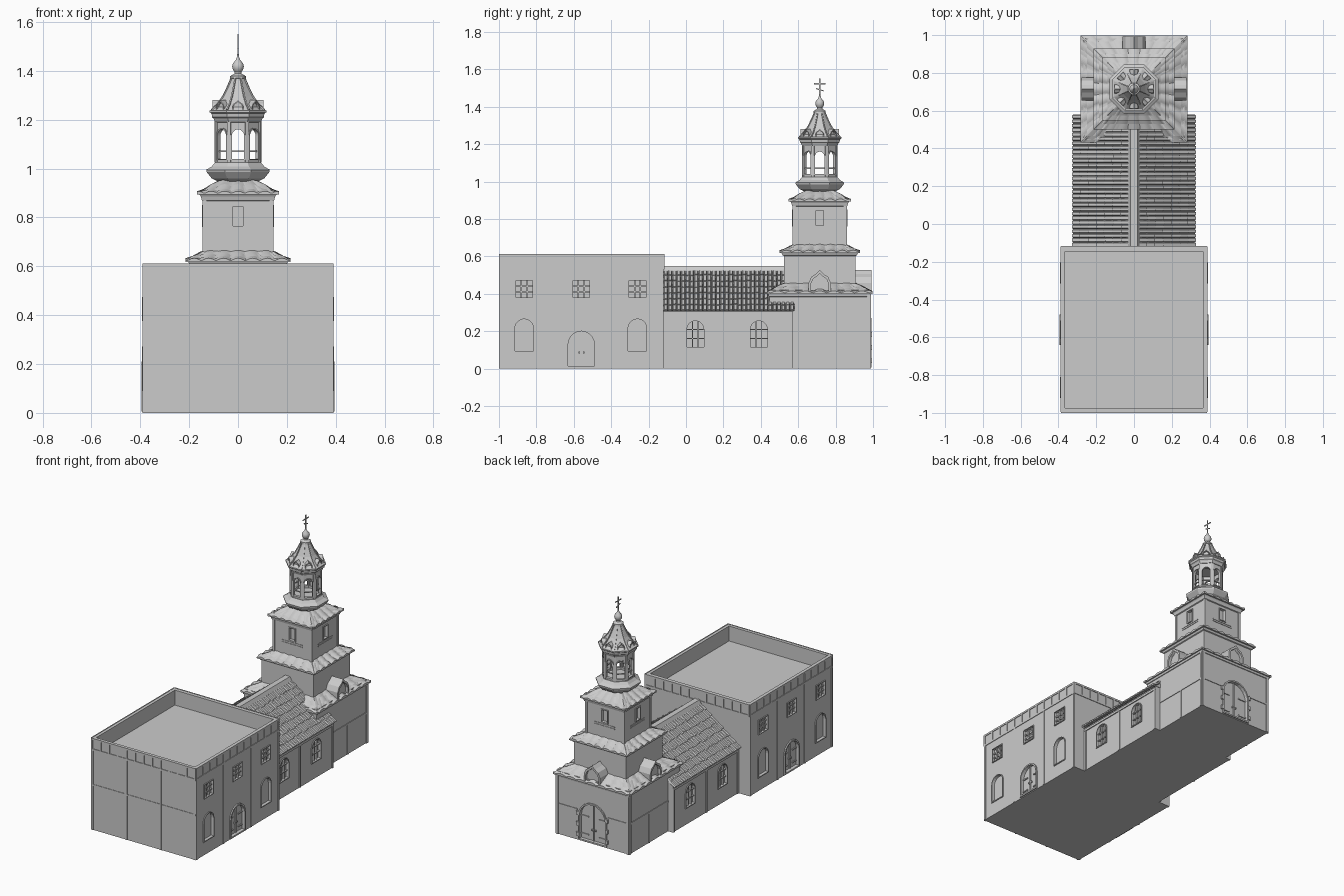
import bpy, bmesh, math, random
from mathutils import Matrix, Vector

if "Cube" in bpy.data.objects:
    bpy.data.objects.remove(bpy.data.objects["Cube"])
random.seed(4)
TY = 0.715  # tower axis


def at(deg, x=0, y=0):
    """Local frame: +x points outward from a wall, y runs along it."""
    return Matrix.Translation((x, y, 0)) @ Matrix.Rotation(math.radians(deg), 4, 'Z')


def prism(pts, x0, x1, M=Matrix()):
    n = len(pts)
    vs = [M @ Vector((x, u, z)) for x in (x0, x1) for u, z in pts]
    fs = [(i, (i + 1) % n, n + (i + 1) % n, n + i) for i in range(n)]
    return vs, fs + [tuple(range(n)), tuple(range(n, 2 * n))]


def ring(outer, inner, x0, x1, M=Matrix()):
    n = len(outer)
    vs = [M @ Vector((x, u, z)) for loop, x in ((outer, x0), (outer, x1), (inner, x1), (inner, x0)) for u, z in loop]
    return vs, [(a * n + i, a * n + (i + 1) % n, (a + 1) % 4 * n + (i + 1) % n, (a + 1) % 4 * n + i)
                for a in range(4) for i in range(n)]


def box(x0, x1, y0, y1, z0, z1, M=Matrix()):
    return prism([(y0, z0), (y1, z0), (y1, z1), (y0, z1)], x0, x1, M)


def lathe(profile, n=8, closed=False):
    """Profile of (apothem, z) swept round the tower axis with n flat sides."""
    k, m = 1 / math.cos(math.pi / n), len(profile)
    vs = [Vector((r * k * math.cos(2 * math.pi * (i + .5) / n), TY + r * k * math.sin(2 * math.pi * (i + .5) / n), z))
          for r, z in profile for i in range(n)]
    fs = [(j * n + i, j * n + (i + 1) % n, (j + 1) % m * n + (i + 1) % n, (j + 1) % m * n + i)
          for j in range(m if closed else m - 1) for i in range(n)]
    return vs, fs if closed else fs + [tuple(range(n)), tuple(range((m - 1) * n, m * n))]


def make(name, parts):
    bm = bmesh.new()
    for vs, fs in parts:
        bv = [bm.verts.new(v) for v in vs]
        for f in fs:
            bm.faces.new([bv[i] for i in f])
    bmesh.ops.recalc_face_normals(bm, faces=bm.faces[:])
    me = bpy.data.meshes.new(name)
    bm.to_mesh(me)
    bm.free()
    ob = bpy.data.objects.new(name, me)
    bpy.context.collection.objects.link(ob)
    return ob


def cut(ob, parts):
    cutter = make("cutter", parts)
    cutter.hide_render = True
    mod = ob.modifiers.new("openings", 'BOOLEAN')
    mod.operation, mod.solver, mod.object = 'DIFFERENCE', 'EXACT', cutter
    bpy.context.view_layer.objects.active = ob
    bpy.ops.object.modifier_apply(modifier=mod.name)
    bpy.data.objects.remove(cutter)


def arch(w, z0, z1, arched=True):
    r = w / 2
    if not arched:
        return [(-r, z0), (r, z0), (r, z1), (-r, z1)]
    return [(-r, z0), (r, z0)] + [(r * math.cos(math.pi * i / 10), z1 - r + r * math.sin(math.pi * i / 10)) for i in range(11)]


def window(cuts, trim, M, w, z0, z1, arched, nu, nz, depth=.015, t=.006, b=.005):
    """Recess, raised surround and a grid of glazing bars."""
    cuts.append(prism(arch(w, z0, z1, arched), -depth, .03, M))
    trim.append(ring(arch(w + 2 * t, z0 - t, z1 + t, arched), arch(w, z0, z1, arched), -.004, .006, M))
    r = w / 2
    for i in range(1, nu):
        u = -r + w * i / nu
        top = z1 - r + math.sqrt(r * r - u * u) if arched else z1
        trim.append(box(-depth - .002, -.003, u - b / 2, u + b / 2, z0, top, M))
    for i in range(1, nz):
        z = z0 + (z1 - z0) * i / nz
        trim.append(box(-depth - .002, -.003, -r, r, z - b / 2, z + b / 2, M))


def door(cuts, trim, M, w, z1):
    """Arched double door with surround, planks, hinges and handles."""
    cuts.append(prism(arch(w, .015, z1), -.015, .03, M))
    trim.append(ring(arch(w + .02, .005, z1 + .01), arch(w, .015, z1), -.004, .008, M))
    trim.append(box(-.02, -.008, -.003, .003, .015, z1, M))
    for s in (-1, 1):
        trim.append(box(-.02, -.006, s * .012 - .004, s * .012 + .004, .08, .09, M))
        for z in (.045, z1 - w / 2):
            u0, u1 = sorted((s * w * .5, s * w * .2))
            trim.append(box(-.02, -.009, u0, u1, z - .004, z + .004, M))


# Main hall with sunken roof, relief bands and panels
cuts, trim = [box(-.365, .365, -.975, -.145, .51, .7)], []
hall = make("main_hall", [box(-.386, .386, -1 + .004, -.12, 0, .61)])
for s in (0, 180):
    x = .386 if s == 0 else -.386
    for y in (-.865, -.56, -.26):
        window(cuts, trim, at(s, x, y), .09, .38, .47, False, 3, 3, .012, .004, .008)
    for y in (-.865, -.26):
        window(cuts, trim, at(s, x, y), .10, .095, .265, True, 1, 1)
    door(cuts, trim, at(s, x, -.56), .14, .20)
cut(hall, cuts)
for a, x, y, h, n in ((0, .386, -.558, .438, 2), (180, -.386, -.558, .438, 2), (-90, 0, -.996, .386, 3), (90, 0, -.12, .386, 3)):
    M = at(a, x, y)
    for z in (.53, .60):
        trim.append(box(-.002, .004, -h, h, z, z + .012, M))
    for i in range(13):
        u = -h + .006 + (2 * h - .012) * i / 12
        trim.append(box(-.002, .004, u - .006, u + .006, .54, .60, M))
    for i in range(4 if a != 90 else 0):
        u = -h + .008 + (2 * h - .016) * i / 3
        trim.append(box(-.002, .004, u - .007, u + .007, 0, .53, M))
    if a == -90:
        trim.append(box(-.002, .003, -h, h, .295, .305, M))
make("hall_trim", trim)

# Nave walls and windows
cuts, trim = [], []
nave = make("nave_walls", [box(-.303, .303, -.13, .572, 0, .315)])
for s in (0, 180):
    x = .303 if s == 0 else -.303
    for y in (.05, .39):
        window(cuts, trim, at(s, x, y), .09, .115, .255, True, 3, 3)
    for y in (-.11, .22, .562):
        trim.append(box(-.002, .005, -.007, .007, 0, .28, at(s, x, y)))
    trim.append(box(-.002, .006, -.345, .345, .28, .295, at(s, x, .225)))
cut(nave, cuts)
make("nave_trim", trim)

# Nave roof: slab, overlapping curved tiles and ridge cap
slab = [(-.31, .305), (.31, .305), (.02, .525), (-.02, .525)]
make("nave_roof", [prism([(-u, z) for u, z in slab], .12, -.575, at(-90))])
tiles, pitch, rows = [], .0233, 7
top, low = Vector((.015, 0, .527)), Vector((.32, 0, .305))
down = (low - top) / rows
nrm = Vector((-down.z, 0, down.x)).normalized()
for side in (1, -1):
    for i in range(30):
        y = -.12 + pitch * (i + .5)
        for k in range(rows):
            p0, p1 = top + down * k, top + down * (k + 1.12 + random.uniform(-.12, 0.06) * (k < rows - 1) - .12 * (k == rows - 1))
            vs = []
            for p, lift in ((p0, -.001), (p1, .006)):
                for dy, h in ((-.5, -.004), (-.3, .006), (.3, .006), (.5, -.004)):
                    v = p + nrm * (h + lift + random.uniform(0, .002))
                    vs.append(Vector((side * v.x, y + dy * pitch, v.z)))
            tiles.append((vs, [(0, 1, 5, 4), (1, 2, 6, 5), (2, 3, 7, 6), (3, 0, 4, 7), (0, 1, 2, 3), (4, 5, 6, 7)]))
make("nave_tiles", tiles)
make("ridge_cap", [prism([(-.032, .522), (-.018, .548), (.018, .548), (.032, .522)], .12, -.55, at(-90))])

# Square tower tiers with windows and mouldings
cuts, trim = [], []
base = make("tower_base", [box(-.268, .268, TY - .268, TY + .268, 0, .42)])
door(cuts, trim, at(90, 0, TY + .268), .19, .26)
cut(base, cuts)
for a in (0, 180):
    M = at(a, 0, TY)
    s = 1 if a == 0 else -1
    u0, u1 = sorted((s * -.14, s * .268))
    trim += [box(.266, .272, u0, u1, .195, .207, M), box(.266, .274, s * .26 - .008, s * .26 + .008, 0, .40, M)]
    trim.append(box(.266, .272, s * .06 - .006, s * .06 + .006, 0, .2, M))
M = at(90, 0, TY)
for s in (-1, 1):
    u0, u1 = sorted((s * .268, s * .115))
    trim += [box(.266, .272, u0, u1, .195, .207, M), box(.266, .274, s * .26 - .008, s * .26 + .008, 0, .40, M)]
    for z in (.03, .1, .17):
        trim.append(box(.266, .28, s * .108 - .009, s * .108 + .009, z, z + .025, M))
make("tower_tier_2", [box(-.192, .192, TY - .192, TY + .192, .40, .63)])
cuts = []
tier3 = make("tower_tier_3", [box(-.142, .142, TY - .142, TY + .142, .62, .90)])
for a in range(0, 360, 90):
    M = at(a, 0, TY) @ Matrix.Translation((.142, 0, 0))
    window(cuts, trim, M, .042, .765, .845, False, 1, 1, .015, .005)
    for z in (.735, .748):
        trim.append(box(-.002, .003, -.075, .075, z, z + .005, M))
    for s in (-1, 1):
        trim.append(box(-.002, .004, s * .136 - .008, s * .136 + .008, .65, .87, M))
cut(tier3, cuts)
trim += [lathe([(.13, .86), (.148, .87), (.152, .885), (.158, .895), (.13, .9)], 4),
         lathe([(.18, .595), (.198, .605), (.205, .62), (.18, .63)], 4),
         lathe([(.25, .375), (.272, .385), (.276, .405), (.25, .41)], 4)]
make("tower_trim", trim)


# Flared skirt roofs with rolled seams running downhill
def skirt(name, profile, pitch, amp, n=64):
    parts = []
    for a in range(0, 360, 90):
        M, vs = at(a, 0, TY), []
        for r, z, w in profile:
            for i in range(n + 1):
                u = r * (2 * i / n - 1)
                vs.append(M @ Vector((r, u, z + w * amp * abs(math.cos(math.pi * u / pitch)))))
        parts.append((vs, [(j * (n + 1) + i, j * (n + 1) + i + 1, (j + 1) * (n + 1) + i + 1, (j + 1) * (n + 1) + i)
                           for j in range(len(profile) - 1) for i in range(n)]))
    ob = make(name, parts)
    return ob


skirt("base_skirt_roof", [(.26, .398, 0), (.283, .398, 0), (.283, .404, 1), (.25, .42, 1), (.215, .437, 1), (.185, .458, .3)], .075, .011)
skirt("middle_skirt_roof", [(.18, .617, 0), (.214, .617, 0), (.214, .622, 1), (.185, .632, 1), (.16, .646, 1), (.135, .665, .3)], .06, .011)
skirt("upper_skirt_roof", [(.14, .893, 0), (.167, .893, 0), (.167, .898, 1), (.14, .908, 1), (.11, .927, 1), (.075, .95, .3)], .055, .009)


# Ogee gables, used large on the base roof and small under the spire
def gable(M, x0, x1, z, k):
    half = [(.06, 0), (.06, .05), (.045, .082), (.02, .098)]
    outer = [(u * k, z + v * k) for u, v in half + [(0, .118)] + [(-u, v) for u, v in half[::-1]]]
    inner = [(u * .8, z + (v - z) * .86) for u, v in outer]
    return [ring(outer, inner, x0, x1, M), prism(inner, x0, x1 - .2 * (x1 - x0), M)]


make("base_gables", [p for a in (0, 90, 180) for p in gable(at(a, 0, TY), .185, .278, .408, 1)])
make("spire_gables", [p for a in range(0, 360, 45) for p in gable(at(a, 0, TY), .05, .104, 1.235, .38)])

# Octagonal flared drum, open lantern, cornice
make("lantern_drum", [lathe([(.06, .91), (.088, .93), (.078, .945), (.098, .955), (.108, .96), (.128, .985), (.13, .995), (.108, 1.008), (.094, 1.025)])])
lantern = make("lantern", [lathe([(.09, 1.02), (.09, 1.2), (.076, 1.2), (.076, 1.02)], closed=True)])
rails, cuts = [], []
for a in range(0, 360, 45):
    M = at(a, 0, TY)
    cuts.append(prism(arch(.05, 1.04, 1.16), .071, .11, M))
    rails.append(ring(arch(.06, 1.034, 1.166), arch(.05, 1.04, 1.16), .086, .095, M))
    rails.append(box(.08, .086, -.026, .026, 1.068, 1.074, M))
    rails.append(box(.09, .1, -.008, .008, 1.025, 1.2, at(a + 22.5, 0, TY)))
cut(lantern, cuts)
make("lantern_trim", rails)
make("lantern_cornice", [lathe([(.07, 1.185), (.094, 1.19), (.1, 1.205), (.106, 1.21), (.108, 1.225), (.116, 1.23), (.116, 1.238), (.08, 1.245)])])

# Concave spire, hip ribs, finial and cross
prof = [(.108, 1.238), (.083, 1.262), (.06, 1.295), (.043, 1.33), (.03, 1.36), (.026, 1.375)]
make("spire", [lathe(prof)])
ribs = []
for i in range(8):
    M = at(45 * i + 22.5, 0, TY)
    for (r0, z0), (r1, z1) in zip(prof, prof[1:]):
        r0, r1 = r0 * 1.082, r1 * 1.082
        vs = [M @ Vector((r + d, u, z + d)) for r, z in ((r0, z0), (r1, z1)) for d, u in ((-.005, -.003), (.003, -.003), (.003, .003), (-.005, .003))]
        ribs.append((vs, [(0, 1, 5, 4), (1, 2, 6, 5), (2, 3, 7, 6), (3, 0, 4, 7), (0, 1, 2, 3), (4, 5, 6, 7)]))
make("spire_ribs", ribs)
finial = make("finial", [lathe([(.02, 1.365), (.032, 1.37), (.032, 1.378), (.015, 1.388), (.014, 1.395), (.021, 1.405), (.024, 1.417),
                                (.021, 1.43), (.01, 1.443), (.005, 1.455), (.003, 1.47)], 16)])
bpy.context.view_layer.objects.active = finial
finial.select_set(True)
bpy.ops.object.shade_smooth_by_angle(angle=math.radians(40))
C = at(0, 0, TY)
make("cross", [box(-.002, .002, -.003, .003, 1.45, 1.55, C), box(-.002, .002, -.03, .03, 1.52, 1.526, C),
               prism([(-.02, 1.494), (.02, 1.482), (.02, 1.488), (-.02, 1.5)], -.002, .002, C)])
